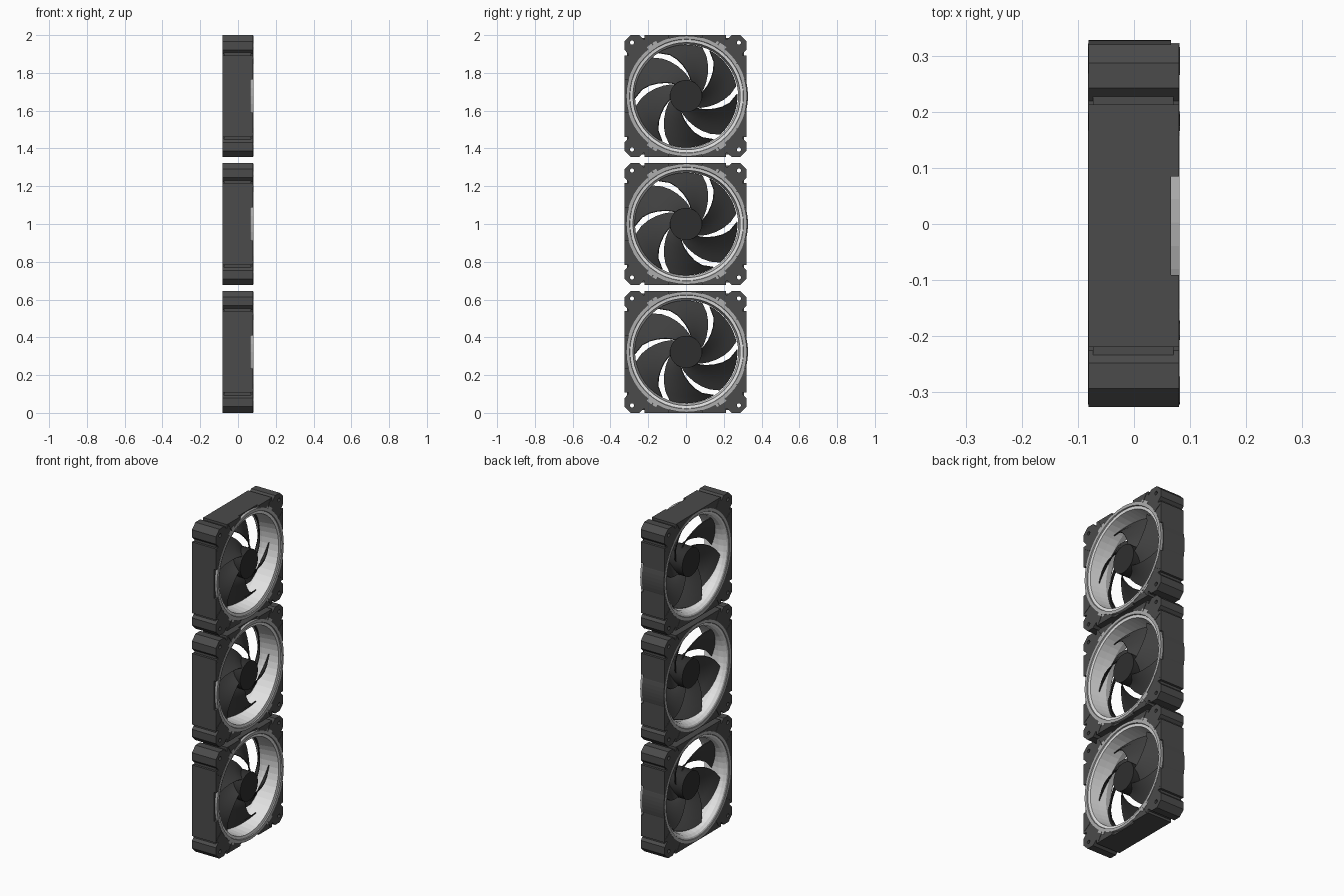
import bpy, bmesh, math
from mathutils import Matrix, Vector

if "Cube" in bpy.data.objects:
    bpy.data.objects.remove(bpy.data.objects["Cube"])

CENTERS = [0.323, 1.0, 1.677]   # heights of the three fans
H = 0.323                       # half size of a frame


def material(name, v):
    m = bpy.data.materials.new(name)
    m.diffuse_color = (v, v, v, 1)
    m.use_nodes = True
    m.node_tree.nodes["Principled BSDF"].inputs["Base Color"].default_value = m.diffuse_color
    return m


FRAME = material("frame_grey", 0.07)
BLADE = material("blade_grey", 0.05)
HUB = material("hub_black", 0.028)
LIP = material("lip_grey", 0.42)
WALL = material("wall_white", 0.75)


def new_object(name, bm, mat):
    bmesh.ops.recalc_face_normals(bm, faces=bm.faces)
    me = bpy.data.meshes.new(name)
    bm.to_mesh(me)
    bm.free()
    ob = bpy.data.objects.new(name, me)
    bpy.context.collection.objects.link(ob)
    if mat:
        me.materials.append(mat)
    return ob


def add_box(bm, lo, hi, rot=0):
    lo, hi = Vector(lo), Vector(hi)
    m = Matrix.Translation((lo + hi) / 2) @ Matrix.Diagonal((*(hi - lo), 1))
    bmesh.ops.create_cube(bm, size=1, matrix=Matrix.Rotation(rot, 4, 'X') @ m)


def add_prism(bm, x0, x1, pts, rot=0):
    """Extrude a (y, z) outline along x, turned about the x axis."""
    pts = [Matrix.Rotation(rot, 2) @ Vector(p) for p in pts]
    a, b = [[bm.verts.new((x, p.x, p.y)) for p in pts] for x in (x0, x1)]
    bm.faces.new(a)
    bm.faces.new(b[::-1])
    for i in range(len(pts)):
        j = (i + 1) % len(pts)
        bm.faces.new((a[i], b[i], b[j], a[j]))


def add_cyl(bm, x0, x1, r, y=0, z=0, n=48):
    m = Matrix.Translation(((x0 + x1) / 2, y, z)) @ Matrix.Rotation(math.pi / 2, 4, 'Y')
    bmesh.ops.create_cone(bm, cap_ends=True, segments=n, radius1=r, radius2=r,
                          depth=x1 - x0, matrix=m)


def add_arc(bm, profile, a0, a1, n):
    """Sweep a closed (x, radius) profile about the x axis."""
    full = abs(a1 - a0) > 6.28
    rows = []
    for i in range(n if full else n + 1):
        a = a0 + (a1 - a0) * i / n
        rows.append([bm.verts.new((x, r * math.cos(a), r * math.sin(a))) for x, r in profile])
    k = len(profile)
    for i in range(n):
        p, q = rows[i], rows[(i + 1) % len(rows)]
        for j in range(k):
            bm.faces.new((p[j], p[(j + 1) % k], q[(j + 1) % k], q[j]))
    if not full:
        bm.faces.new(rows[0])
        bm.faces.new(rows[-1])


def cut(ob, bm):
    cutter = new_object("cutter", bm, None)
    cutter.hide_render = True
    mod = ob.modifiers.new("cut", 'BOOLEAN')
    mod.operation, mod.solver, mod.object = 'DIFFERENCE', 'EXACT', cutter
    bpy.context.view_layer.objects.active = ob
    bpy.ops.object.modifier_apply(modifier=mod.name)
    bpy.data.objects.remove(cutter)


# Square frame with clipped corners
C = H - 0.033
bm = bmesh.new()
add_prism(bm, -0.081, 0.080, [(H, C), (C, H), (-C, H), (-H, C),
                              (-H, -C), (-C, -H), (C, -H), (H, -C)])
frame = new_object("frame", bm, FRAME)

# Air opening
bm = bmesh.new()
add_cyl(bm, -0.2, 0.2, 0.304, y=0.006, n=64)
cut(frame, bm)
# Front notch in the middle of each side
bm = bmesh.new()
for q in range(4):
    add_box(bm, (0.066, -0.088, 0.25), (0.2, 0.088, 0.4), q * math.pi / 2)
cut(frame, bm)
# Sloped grooves beside each corner, and the screw holes
bm = bmesh.new()
for q in range(4):
    for s in (-1, 1):
        add_prism(bm, -0.2, 0.2, [(s * 0.216, H + 0.02), (s * 0.216, H - 0.022),
                                  (s * 0.222, H - 0.022), (s * 0.245, H),
                                  (s * 0.245, H + 0.02)], q * math.pi / 2)
for sy in (-1, 1):
    for sz in (-1, 1):
        add_cyl(bm, -0.2, 0.2, 0.011, sy * 0.283, sz * 0.283, 16)
cut(frame, bm)

# Web filling the grooves short of the front and back faces
bm = bmesh.new()
for q in range(4):
    for s in (-1, 1):
        add_box(bm, (-0.073, s * 0.231 - 0.016, H - 0.04),
                (0.070, s * 0.231 + 0.016, H - 0.014), q * math.pi / 2)
webs = new_object("groove_webs", bm, FRAME)

# Ribs fanning from the opening over each corner, front and back
bm = bmesh.new()
for q in range(4):
    for off in (-0.22, 0.22):
        for x in (0.075, -0.082):
            add_box(bm, (x, -0.003, 0.32), (x + 0.007, 0.003, 0.375),
                    math.pi / 4 + q * math.pi / 2 + off)
ribs = new_object("corner_ribs", bm, FRAME)

# Curved bulge on the rear side
bm = bmesh.new()
add_arc(bm, [(-0.081, 0.306), (0.066, 0.306), (0.066, 0.325), (-0.081, 0.325)], -0.27, 0.27, 8)
pad = new_object("side_bulge", bm, FRAME)

# Duct: grey outer lips, white inner step and wall
bm = bmesh.new()
add_arc(bm, [(0.066, 0.320), (0.0815, 0.320), (0.0815, 0.302), (0.075, 0.300),
             (0.072, 0.284), (0.02, 0.279), (-0.03, 0.273), (-0.06, 0.279),
             (-0.074, 0.290), (-0.078, 0.300), (-0.082, 0.302), (-0.082, 0.319),
             (-0.070, 0.319), (-0.070, 0.308), (0.066, 0.308)], 0, math.tau, 48)
duct = new_object("duct_ring", bm, LIP)
duct.data.materials.append(WALL)
for p in duct.data.polygons:
    r = math.hypot(p.center.y, p.center.z)
    p.material_index = 1 if r < 0.2995 else 0

# Small tabs outside the ring
bm = bmesh.new()
for deg in (56, 124, 236, 304):
    a = math.radians(deg)
    add_arc(bm, [(0.07, 0.315), (0.0812, 0.315), (0.0812, 0.334), (0.07, 0.334)],
            a - 0.09, a + 0.09, 5)
tabs = new_object("ring_tabs", bm, LIP)

# Hub
bm = bmesh.new()
add_cyl(bm, -0.034, 0.074, 0.085, n=40)
hub = new_object("hub", bm, HUB)

# Six swept blades: (radius, gap angle, half gap width, rear x, front x)
SWEEP = [(0.078, 10, 0.5, 0.012, 0.066), (0.10, 20, 2.5, 0.008, 0.064),
         (0.13, 31, 4.2, 0.0, 0.060), (0.165, 41, 5, -0.012, 0.053),
         (0.20, 49, 5.6, -0.022, 0.044), (0.235, 57, 5.6, -0.032, 0.032),
         (0.271, 67, 4.5, -0.042, 0.018)]
bm = bmesh.new()
N = 10
for b in range(6):
    rows = []
    for r, ang, w, x0, x1 in SWEEP:
        row = []
        for i in range(N + 1):
            t = i / N
            a = math.radians(b * 60 + ang + w + (60 - 2 * w) * t)
            x = x0 + (x1 - x0) * t - 0.008 * math.sin(math.pi * t)
            row.append(bm.verts.new((x, r * math.cos(a), r * math.sin(a))))
        rows.append(row)
    for p, q in zip(rows, rows[1:]):
        for i in range(N):
            bm.faces.new((p[i], p[i + 1], q[i + 1], q[i]))
blades = new_object("blades", bm, BLADE)
sol = blades.modifiers.new("thickness", 'SOLIDIFY')
sol.thickness, sol.offset = 0.005, 0
bpy.context.view_layer.objects.active = blades
bpy.ops.object.modifier_apply(modifier=sol.name)

# Smooth the round parts
for ob in (hub, blades):
    bpy.ops.object.select_all(action='DESELECT')
    ob.select_set(True)
    bpy.context.view_layer.objects.active = ob
    bpy.ops.object.shade_smooth_by_angle(angle=math.radians(35))

# Stack three identical fans
shift = {frame: -0.003, webs: -0.003, ribs: -0.003, pad: 0.003, duct: 0.003, tabs: 0.003}
for ob in (frame, webs, ribs, pad, duct, tabs, hub, blades):
    base = ob.name
    for i, z in enumerate(CENTERS):
        o = ob if i == 0 else ob.copy()
        if i:
            bpy.context.collection.objects.link(o)
        o.name = f"{base}_{i + 1}"
        o.location = (0, shift.get(ob, 0), z)
